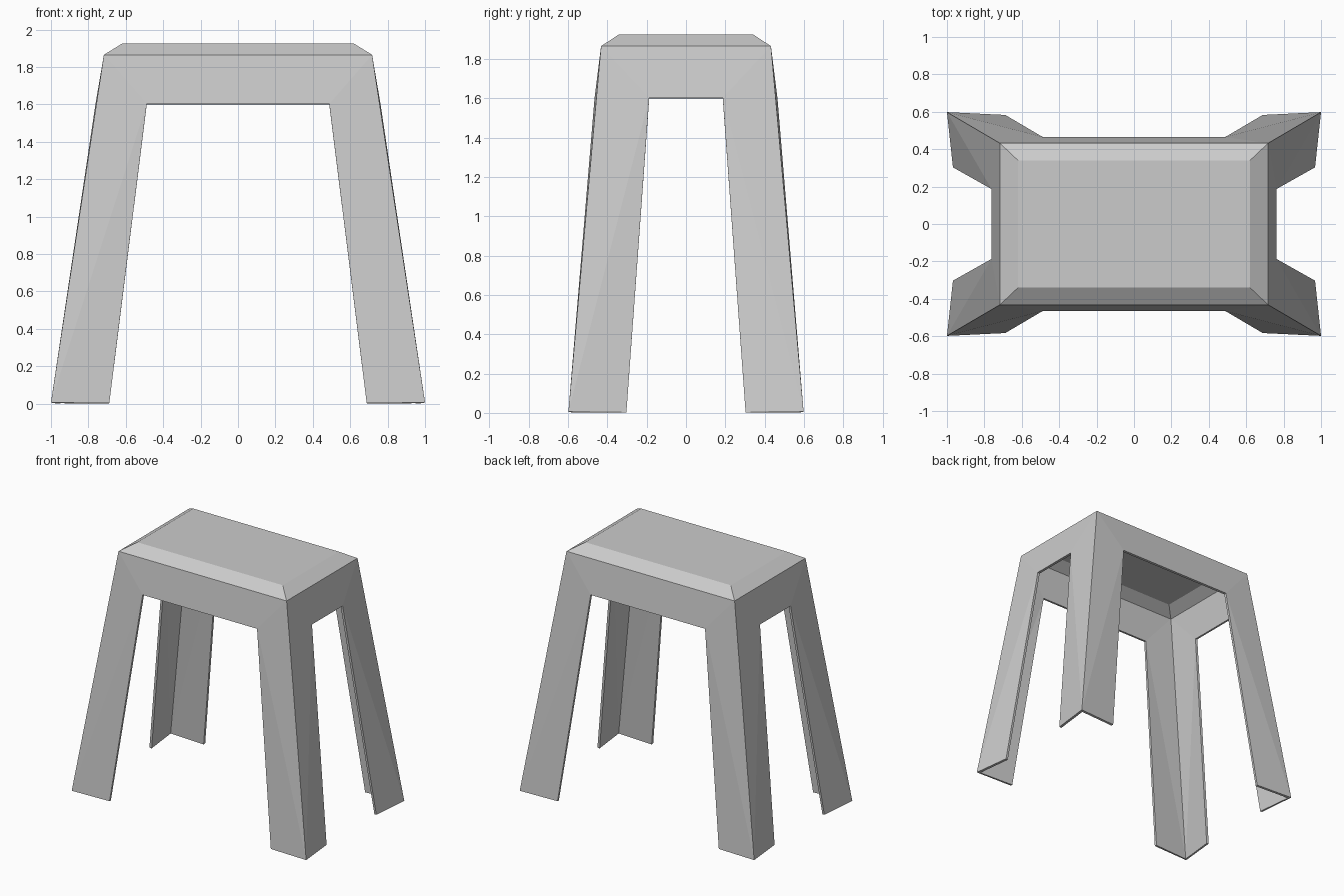
import bpy
import bmesh
from mathutils import Vector

if "Cube" in bpy.data.objects:
    bpy.data.objects.remove(bpy.data.objects["Cube"])

# Outer skin of one quarter of the stool (+x, +y)
points = {
    "top_mid": (0, 0, 1.925), "top_x": (0.62, 0, 1.925),
    "top_y": (0, 0.34, 1.925), "top_corner": (0.62, 0.34, 1.925),
    "rim_x": (0.717, 0, 1.865), "rim_y": (0, 0.432, 1.865),
    "rim_corner": (0.717, 0.432, 1.865),
    "apron_x": (0.762, 0, 1.602), "apron_y": (0, 0.465, 1.602),
    "arch_x": (0.762, 0.187, 1.602), "arch_y": (0.488, 0.465, 1.602),
    "foot": (1.0, 0.598, 0.006),
    "foot_x": (0.968, 0.303, 0.003), "foot_y": (0.688, 0.583, 0.003),
}
faces = [
    # seat and its sloping border
    "top_mid top_x top_corner top_y",
    "top_x rim_x rim_corner top_corner",
    "top_corner rim_corner rim_y top_y",
    # apron
    "rim_x apron_x arch_x rim_corner",
    "rim_y rim_corner arch_y apron_y",
    # angled leg
    "rim_corner arch_x foot", "arch_x foot_x foot",
    "rim_corner foot arch_y", "arch_y foot foot_y",
]

bm = bmesh.new()
verts = {name: bm.verts.new(co) for name, co in points.items()}
for f in faces:
    bm.faces.new([verts[n] for n in f.split()])

# Mirror the quarter to all four sides
for axis in (0, 1):
    copy = bmesh.ops.duplicate(bm, geom=bm.verts[:] + bm.edges[:] + bm.faces[:])["geom"]
    scale = Vector((1, 1, 1))
    scale[axis] = -1
    bmesh.ops.scale(bm, vec=scale, verts=[g for g in copy if isinstance(g, bmesh.types.BMVert)])
    bmesh.ops.reverse_faces(bm, faces=[g for g in copy if isinstance(g, bmesh.types.BMFace)])
    bmesh.ops.remove_doubles(bm, verts=bm.verts[:], dist=0.0005)
# Merge the flat faces across the mirror seams
seams = [e for e in bm.edges if len(e.link_faces) == 2 and e.calc_face_angle(0) < 0.001]
bmesh.ops.dissolve_edges(bm, edges=seams, use_verts=True)
bmesh.ops.recalc_face_normals(bm, faces=bm.faces[:])

mesh = bpy.data.meshes.new("stool_shell")
bm.to_mesh(mesh)
bm.free()
stool = bpy.data.objects.new("stool_shell", mesh)
bpy.context.collection.objects.link(stool)

# Sheet thickness, inwards
thick = stool.modifiers.new("thickness", "SOLIDIFY")
thick.thickness = 0.018
thick.offset = -1
thick.use_even_offset = True
